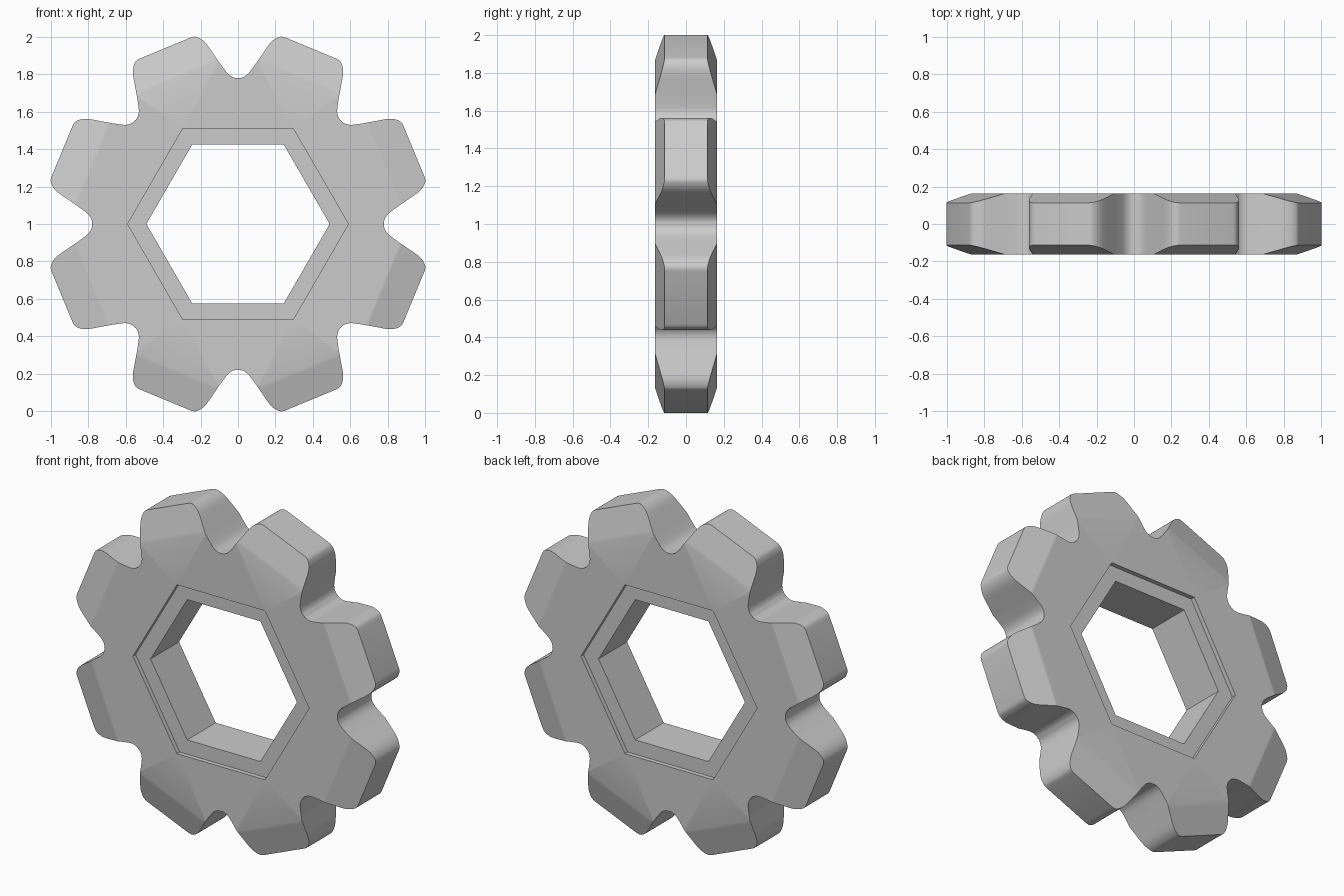
import bpy, bmesh, math
from mathutils import Vector

cube = bpy.data.objects.get("Cube")
if cube:
    bpy.data.objects.remove(cube, do_unlink=True)

TEETH = 8
HALF = 0.163          # half thickness of the body
BEVEL_START = 0.845   # distance from the axis where each tooth begins to taper
BEVEL_SLOPE = 0.29
POCKET = 0.027        # depth of the shallow hexagonal recess
CENTRE = Vector((0, 0, 1))

# Half tooth outline: (sideways, outward), from valley to tip
FLANK = [(0.299, 0.722), (0.264, 0.750), (0.245, 0.808), (0.229, 0.880),
         (0.209, 0.965), (0.179, 1.008), (0.148, 1.018)]


def smooth_curve(points, steps=5):
    """Catmull-Rom curve through the points."""
    pts = [Vector(p) for p in points]
    ends = [pts[0] + Vector((0.038, 0.022))] + pts + [pts[-1] + Vector((-0.05, 0))]
    out = []
    for a, b, c, d in zip(ends, ends[1:], ends[2:], ends[3:]):
        for i in range(steps):
            t = i / steps
            out.append(0.5 * (2 * b + (c - a) * t + (2 * a - 5 * b + 4 * c - d) * t ** 2
                              + (3 * b - a - 3 * c + d) * t ** 3))
    return out + [pts[-1]]


def axes(k):
    """Sideways and outward directions of tooth k in the xz plane."""
    a = 2 * math.pi * (k + 0.5) / TEETH
    return Vector((-math.sin(a), 0, math.cos(a))), Vector((math.cos(a), 0, math.sin(a)))


def hexagon(radius):
    return [Vector((radius * math.cos(i * math.pi / 3), 0, radius * math.sin(i * math.pi / 3)))
            for i in range(6)]


def ring(bm, points, y):
    return [bm.verts.new((p.x, y, p.z)) for p in points]


def loop_edges(bm, verts):
    return [bm.edges.get(p) or bm.edges.new(p) for p in zip(verts, verts[1:] + verts[:1])]


def band(bm, a, b):
    """Quads joining two matching rings."""
    for i in range(len(a)):
        j = (i + 1) % len(a)
        bm.faces.new((a[i], a[j], b[j], b[i]))


# Full outline of the cog; each valley point is shared by two teeth
half = smooth_curve(FLANK)
tooth = [Vector((-p.x, p.y)) for p in half] + half[:0:-1]
outline = []
for k in range(TEETH):
    side, out = axes(k)
    outline += [side * p.x + out * p.y for p in tooth]

bm = bmesh.new()
rims, bores = [], []
for s in (-1, 1):
    rim = ring(bm, outline, s * HALF)
    recess = ring(bm, hexagon(0.59), s * HALF)
    floor = ring(bm, hexagon(0.59), s * (HALF - POCKET))
    bore = ring(bm, hexagon(0.49), s * (HALF - POCKET))
    bmesh.ops.triangle_fill(bm, use_beauty=True, normal=(0, s, 0),
                            edges=loop_edges(bm, rim) + loop_edges(bm, recess))
    band(bm, recess, floor)
    band(bm, floor, bore)
    rims.append(rim)
    bores.append(bore)
band(bm, *rims)
band(bm, *bores)

# Taper both faces of every tooth toward its tip
for k in range(TEETH):
    out = axes(k)[1]
    bmesh.ops.bisect_plane(bm, geom=bm.verts[:] + bm.edges[:] + bm.faces[:],
                           plane_co=out * BEVEL_START, plane_no=out)
    for v in bm.verts:
        d = v.co.dot(out) - BEVEL_START
        if d > 0:
            v.co.y -= math.copysign(d * BEVEL_SLOPE, v.co.y)

bmesh.ops.remove_doubles(bm, verts=bm.verts, dist=0.0001)
bmesh.ops.translate(bm, verts=bm.verts, vec=CENTRE)
bmesh.ops.recalc_face_normals(bm, faces=bm.faces)
mesh = bpy.data.meshes.new("cog_wheel")
bm.to_mesh(mesh)
bm.free()

# Plain grey
grey = bpy.data.materials.new("mid_grey")
grey.use_nodes = True
grey.diffuse_color = (0.6, 0.6, 0.6, 1)
grey.node_tree.nodes["Principled BSDF"].inputs["Base Color"].default_value = (0.6, 0.6, 0.6, 1)
mesh.materials.append(grey)

cog = bpy.data.objects.new("cog_wheel", mesh)
bpy.context.collection.objects.link(cog)
bpy.ops.object.select_all(action='DESELECT')
cog.select_set(True)
bpy.context.view_layer.objects.active = cog
bpy.ops.object.shade_smooth_by_angle(angle=math.radians(30))
